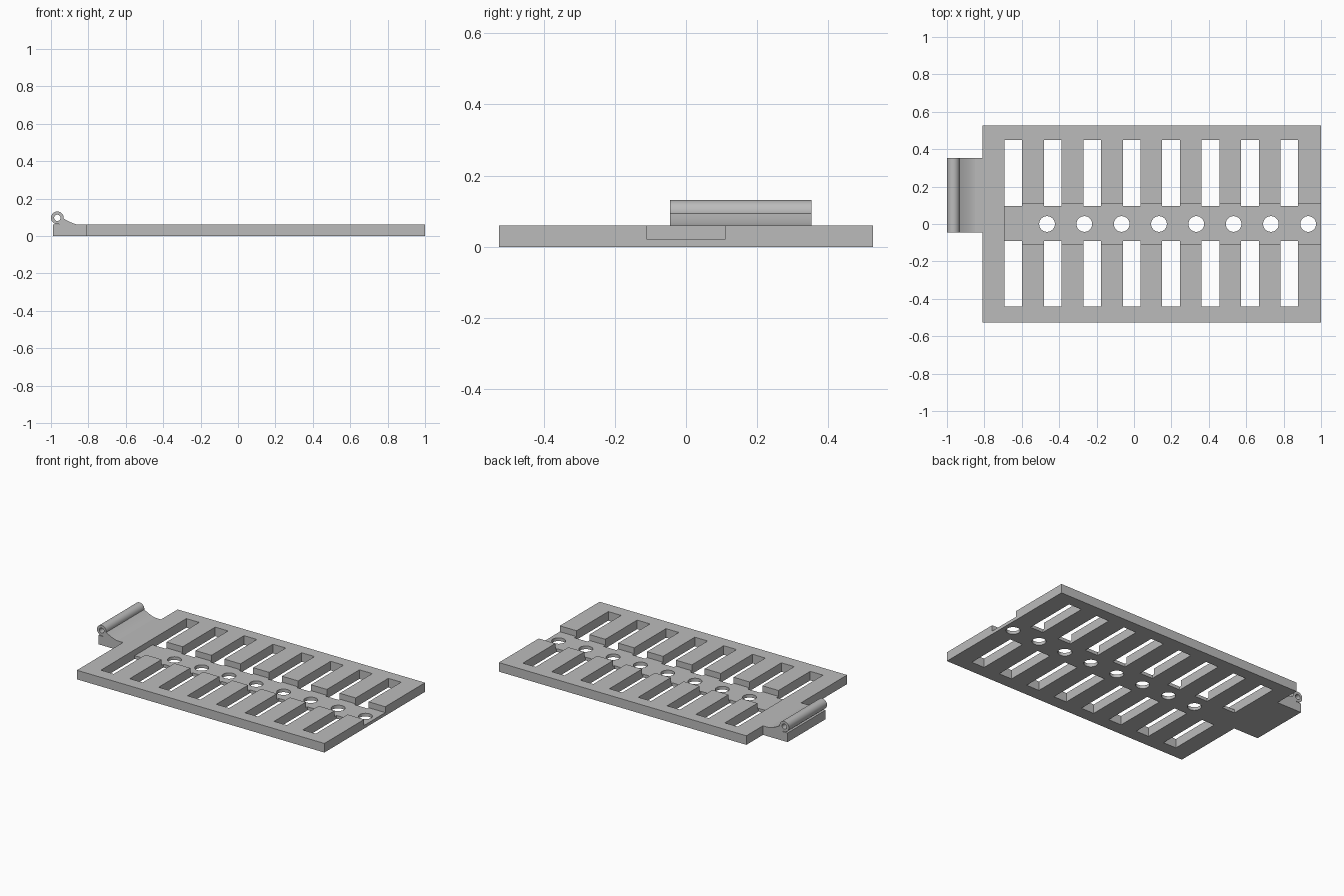
import bpy, bmesh, math
from mathutils import Matrix

if "Cube" in bpy.data.objects:
    bpy.data.objects.remove(bpy.data.objects["Cube"])

# One grey for everything
grey = bpy.data.materials.new("plain grey")
grey.use_nodes = True
GREY = (0.5, 0.5, 0.5, 1)
grey.diffuse_color = GREY
grey.node_tree.nodes["Principled BSDF"].inputs["Base Color"].default_value = GREY

THICK = 0.06
TAB = (-0.045, 0.353)        # y range of the hinge tab
PIN = (-0.966, 0.097)        # x, z of the hinge barrel


def finish(name, bm):
    bmesh.ops.recalc_face_normals(bm, faces=bm.faces)
    mesh = bpy.data.meshes.new(name)
    bm.to_mesh(mesh)
    bm.free()
    obj = bpy.data.objects.new(name, mesh)
    bpy.context.collection.objects.link(obj)
    mesh.materials.append(grey)
    return obj


def extrude(name, points, offset):
    """Extrude a closed 3D outline along offset."""
    bm = bmesh.new()
    face = bm.faces.new([bm.verts.new(p) for p in points])
    new = bmesh.ops.extrude_face_region(bm, geom=[face])["geom"]
    bmesh.ops.translate(bm, vec=offset, verts=[v for v in new if isinstance(v, bmesh.types.BMVert)])
    return finish(name, bm)


def add_box(bm, x0, x1, y0, y1, z0, z1):
    place = Matrix.Translation(((x0 + x1) / 2, (y0 + y1) / 2, (z0 + z1) / 2))
    size = Matrix.Diagonal((x1 - x0, y1 - y0, z1 - z0, 1))
    bmesh.ops.create_cube(bm, size=1, matrix=place @ size)


def cut(target, name, bm):
    cutter = finish(name, bm)
    cutter.hide_render = True
    mod = target.modifiers.new(name, "BOOLEAN")
    mod.operation, mod.solver, mod.object = "DIFFERENCE", "EXACT", cutter
    bpy.context.view_layer.objects.active = target
    bpy.ops.object.modifier_apply(modifier=mod.name)
    bpy.data.objects.remove(cutter)


def smooth(obj):
    bpy.ops.object.select_all(action="DESELECT")
    obj.select_set(True)
    bpy.context.view_layer.objects.active = obj
    bpy.ops.object.shade_smooth_by_angle(angle=math.radians(30))


# Plate with the hinge tab in one outline
left, half = -0.81, 0.526
outline = [(left, -half), (1, -half), (1, half), (left, half),
           (left, TAB[1]), (-0.99, TAB[1]), (-0.99, TAB[0]), (left, TAB[0])]
plate = extrude("slotted_plate", [(x, y, 0) for x, y in outline], (0, 0, THICK))

# Sunken channel, open at the right end
bm = bmesh.new()
add_box(bm, -0.693, 1.1, -0.11, 0.11, 0.021, 0.2)
cut(plate, "channel_cutter", bm)

# Two rows of through slots
bm = bmesh.new()
for i in range(8):
    x = -0.646 + i * 0.211
    for y0, y1 in ((0.097, 0.45), (-0.442, -0.09)):
        add_box(bm, x - 0.047, x + 0.047, y0, y1, -0.1, 0.2)
cut(plate, "slot_cutter", bm)

# Row of round holes along the channel
bm = bmesh.new()
for i in range(8):
    bmesh.ops.create_cone(bm, cap_ends=True, segments=32, radius1=0.042, radius2=0.042, depth=0.4,
                          matrix=Matrix.Translation((-0.465 + i * 0.1995, 0, 0)))
cut(plate, "hole_cutter", bm)
smooth(plate)

# Hollow hinge barrel
bm = bmesh.new()
SEG = 32
rings = []
for radius, y in ((0.034, TAB[0]), (0.034, TAB[1]), (0.017, TAB[1]), (0.017, TAB[0])):
    angles = [math.tau * k / SEG for k in range(SEG)]
    rings.append([bm.verts.new((PIN[0] + radius * math.cos(a), y, PIN[1] + radius * math.sin(a)))
                  for a in angles])
for r in range(4):
    a, b = rings[r], rings[(r + 1) % 4]
    for k in range(SEG):
        n = (k + 1) % SEG
        bm.faces.new((a[k], a[n], b[n], b[k]))
smooth(finish("hinge_barrel", bm))

# Concave ramp joining the barrel to the tab
x0, x1, rise = -0.937, -0.85, 0.036
ramp = [(-0.957, THICK), (-0.944, THICK + rise)]
for k in range(9):
    t = k / 8
    ramp.append((x0 + (x1 - x0) * t, THICK + rise * (1 - t) ** 1.5))
smooth(extrude("hinge_ramp", [(x, TAB[0], z) for x, z in ramp], (0, TAB[1] - TAB[0], 0)))
